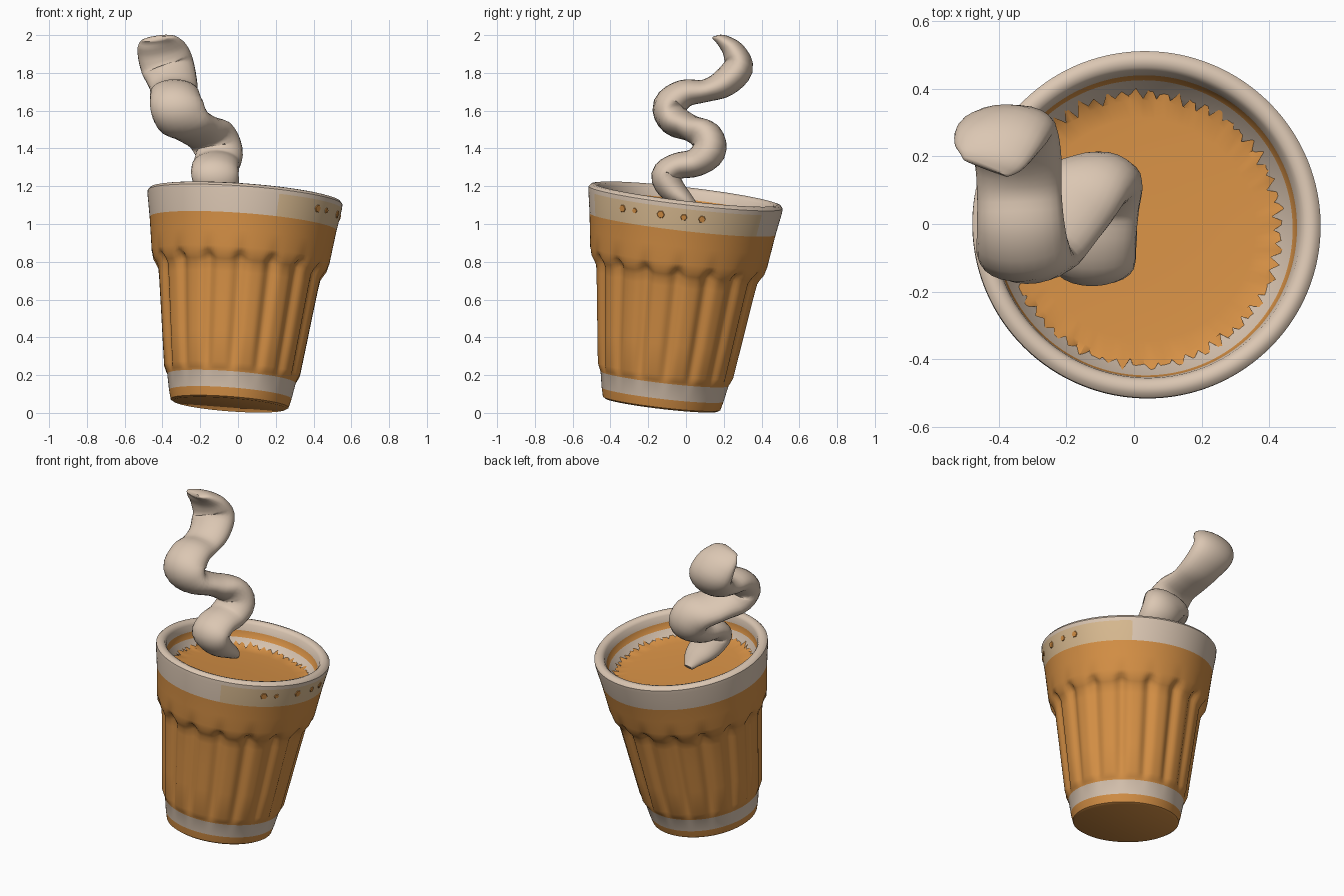
import bpy, bmesh, math, random
from mathutils import Vector, Matrix

if "Cube" in bpy.data.objects:
    bpy.data.objects.remove(bpy.data.objects["Cube"])

random.seed(4)


def material(name, rgb):
    m = bpy.data.materials.new(name)
    m.diffuse_color = (*rgb, 1)
    m.use_nodes = True
    m.node_tree.nodes["Principled BSDF"].inputs["Base Color"].default_value = m.diffuse_color
    return m


ORANGE, BEIGE, TAN = 0, 1, 2
MATS = [material("tea_orange", (0.67, 0.28, 0.06)),
        material("warm_beige", (0.71, 0.57, 0.45)),
        material("pale_tan", (0.69, 0.49, 0.28))]

# The cup leans: local z axis -> tilted axis, origin -> centre of the base
AXIS = Vector((0.075, 0.117, 1)).normalized()
TILT = (Matrix.Translation((-0.045, -0.13, 0.043))
        @ Vector((0, 0, 1)).rotation_difference(AXIS).to_matrix().to_4x4())


def finish(bm, name, matrix=None, angle=40):
    bmesh.ops.recalc_face_normals(bm, faces=bm.faces)
    if matrix:
        bm.transform(matrix)
    me = bpy.data.meshes.new(name)
    bm.to_mesh(me)
    bm.free()
    for m in MATS:
        me.materials.append(m)
    ob = bpy.data.objects.new(name, me)
    bpy.context.collection.objects.link(ob)
    bpy.ops.object.select_all(action='DESELECT')
    ob.select_set(True)
    bpy.context.view_layer.objects.active = ob
    bpy.ops.object.shade_smooth_by_angle(angle=math.radians(angle))
    return ob


def loft(bm, rings, colour):
    """Skin closed rings of points; colour(row, column) picks the material."""
    vs = [[bm.verts.new(p) for p in ring] for ring in rings]
    n = len(vs[0])
    for i in range(len(vs) - 1):
        for j in range(n):
            k = (j + 1) % n
            f = bm.faces.new((vs[i][j], vs[i][k], vs[i + 1][k], vs[i + 1][j]))
            f.material_index = colour(i, j)
    return vs


# Cup: (height, radius, groove depth, arch shift, colour of strip above)
N = 192
PROFILE = [
    (0.00, 0.300, 0, 0, ORANGE), (0.008, 0.313, 0, 0, ORANGE),
    (0.055, 0.325, 0, 0, BEIGE), (0.140, 0.341, 0, 0, ORANGE),
    (0.155, 0.350, 0.004, 0, ORANGE), (0.185, 0.364, 0.018, 0, ORANGE),
    (0.35, 0.386, 0.020, 0, ORANGE), (0.52, 0.408, 0.020, 0, ORANGE),
    (0.66, 0.427, 0.020, 0.01, ORANGE), (0.70, 0.434, 0.020, 0.025, ORANGE),
    (0.725, 0.448, 0.016, 0.03, ORANGE), (0.75, 0.464, 0.004, 0.02, ORANGE),
    (0.79, 0.472, 0, 0, ORANGE), (0.88, 0.484, 0, 0, ORANGE),
    (0.967, 0.496, 0, 0, TAN), (1.085, 0.516, 0, 0, BEIGE),
    (1.108, 0.517, 0, 0, BEIGE), (1.122, 0.505, 0, 0, BEIGE),
    (1.126, 0.487, 0, 0, BEIGE), (1.120, 0.468, 0, 0, BEIGE),
    (1.105, 0.457, 0, 0, BEIGE), (1.065, 0.450, 0, 0, ORANGE),
    (1.025, 0.440, 0, 0, BEIGE), (0.985, 0.405, 0, 0, BEIGE),
    (0.94, 0.385, 0, 0, BEIGE)]


def cup_ring(row):
    s, r, depth, shift, _ = row
    pts = []
    for j in range(N):
        a = math.tau * j / N
        g = abs(math.cos(8 * a)) ** 5            # 16 narrow grooves
        rr = r - depth * g
        pts.append((rr * math.cos(a), rr * math.sin(a), s + shift * g))
    return pts


def cup_colour(i, j):
    c = PROFILE[i][4]
    if c == TAN:                                 # tan only on the right side
        a = (360 * j / N + 180) % 360 - 180
        return TAN if -70 < a < 52 else BEIGE
    return c


bm = bmesh.new()
rings = loft(bm, [cup_ring(r) for r in PROFILE], cup_colour)
bm.faces.new(rings[0][::-1]).material_index = ORANGE
bm.faces.new(rings[-1]).material_index = BEIGE
finish(bm, "cup", TILT)

# Tea: gently dished disc with a ragged edge
bm = bmesh.new()
M = 120
tea = []
for r, z in ((0.05, 0.972), (0.2, 0.972), (0.33, 0.978), (0.385, 0.982)):
    tea.append([(r * math.cos(math.tau * j / M), r * math.sin(math.tau * j / M), z)
                for j in range(M)])
edge = []
for j in range(M):
    a = math.tau * j / M
    r = (0.425 if j % 2 else 0.395) + random.uniform(-0.012, 0.008)
    z = (1.0 if j % 2 else 0.984) + random.uniform(-0.008, 0.012)
    edge.append((r * math.cos(a), r * math.sin(a), z))
tea.append(edge)
rings = loft(bm, tea, lambda i, j: ORANGE)
bm.faces.new(rings[0])
finish(bm, "tea_surface", TILT)

# Small orange dents on the tan part of the rim band
for n, (deg, size) in enumerate(((-40, 0.024), (-31, 0.017), (-14, 0.024),
                                 (0, 0.02), (11, 0.022))):
    bm = bmesh.new()
    bmesh.ops.create_cone(bm, cap_ends=True, segments=6, radius1=size,
                          radius2=size * 0.8, depth=0.008)
    for f in bm.faces:
        f.material_index = ORANGE
    place = (Matrix.Rotation(math.radians(deg), 4, 'Z')
             @ Matrix.Translation((0.5085, 0, 1.04))
             @ Matrix.Rotation(math.radians(90 + 9), 4, 'Y'))
    finish(bm, f"rim_dent_{n + 1}", TILT @ place)

# Steam: curling ribbon, (x, y, z, half width, half thickness)
PATH = [
    (-0.06, 0.06, 1.07, 0.03, 0.02), (-0.07, 0.00, 1.12, 0.08, 0.045),
    (-0.10, -0.07, 1.18, 0.11, 0.07), (-0.12, -0.11, 1.255, 0.125, 0.075),
    (-0.12, -0.05, 1.305, 0.125, 0.07), (-0.11, 0.05, 1.325, 0.125, 0.075),
    (-0.10, 0.12, 1.385, 0.125, 0.09), (-0.14, 0.11, 1.46, 0.13, 0.085),
    (-0.22, 0.03, 1.505, 0.14, 0.07), (-0.29, -0.06, 1.55, 0.14, 0.085),
    (-0.325, -0.085, 1.625, 0.14, 0.09), (-0.335, -0.01, 1.69, 0.13, 0.075),
    (-0.34, 0.10, 1.705, 0.125, 0.06), (-0.345, 0.20, 1.745, 0.13, 0.075),
    (-0.37, 0.275, 1.825, 0.14, 0.08), (-0.40, 0.255, 1.91, 0.135, 0.06),
    (-0.425, 0.20, 1.965, 0.11, 0.035), (-0.44, 0.165, 1.98, 0.07, 0.012)]


def smooth_path(points, steps):
    """Catmull-Rom samples through the points."""
    p = [Vector(q) for q in points]
    p = [p[0]] + p + [p[-1]]
    out = []
    for i in range(1, len(p) - 2):
        a, b, c, d = p[i - 1:i + 3]
        for k in range(steps):
            t = k / steps
            out.append(0.5 * (2 * b + (c - a) * t + (2 * a - 5 * b + 4 * c - d) * t * t
                              + (3 * b - a - 3 * c + d) * t ** 3))
    return out + [p[-2]]


samples = smooth_path(PATH, 4)
rings = []
for i, q in enumerate(samples):
    t = (samples[min(i + 1, len(samples) - 1)] - samples[max(i - 1, 0)]).xyz.normalized()
    across = Vector((1, 0, 0))
    across = (across - t * across.dot(t)).normalized()
    up = t.cross(across)
    ring = []
    for j in range(24):
        a = math.tau * j / 24
        ring.append(q.xyz + across * q[3] * math.cos(a) + up * q[4] * math.sin(a))
    rings.append(ring)
bm = bmesh.new()
vs = loft(bm, rings, lambda i, j: BEIGE)
for cap in (vs[0][::-1], vs[-1]):
    bm.faces.new(cap).material_index = BEIGE
finish(bm, "steam_curl", None, 60)
